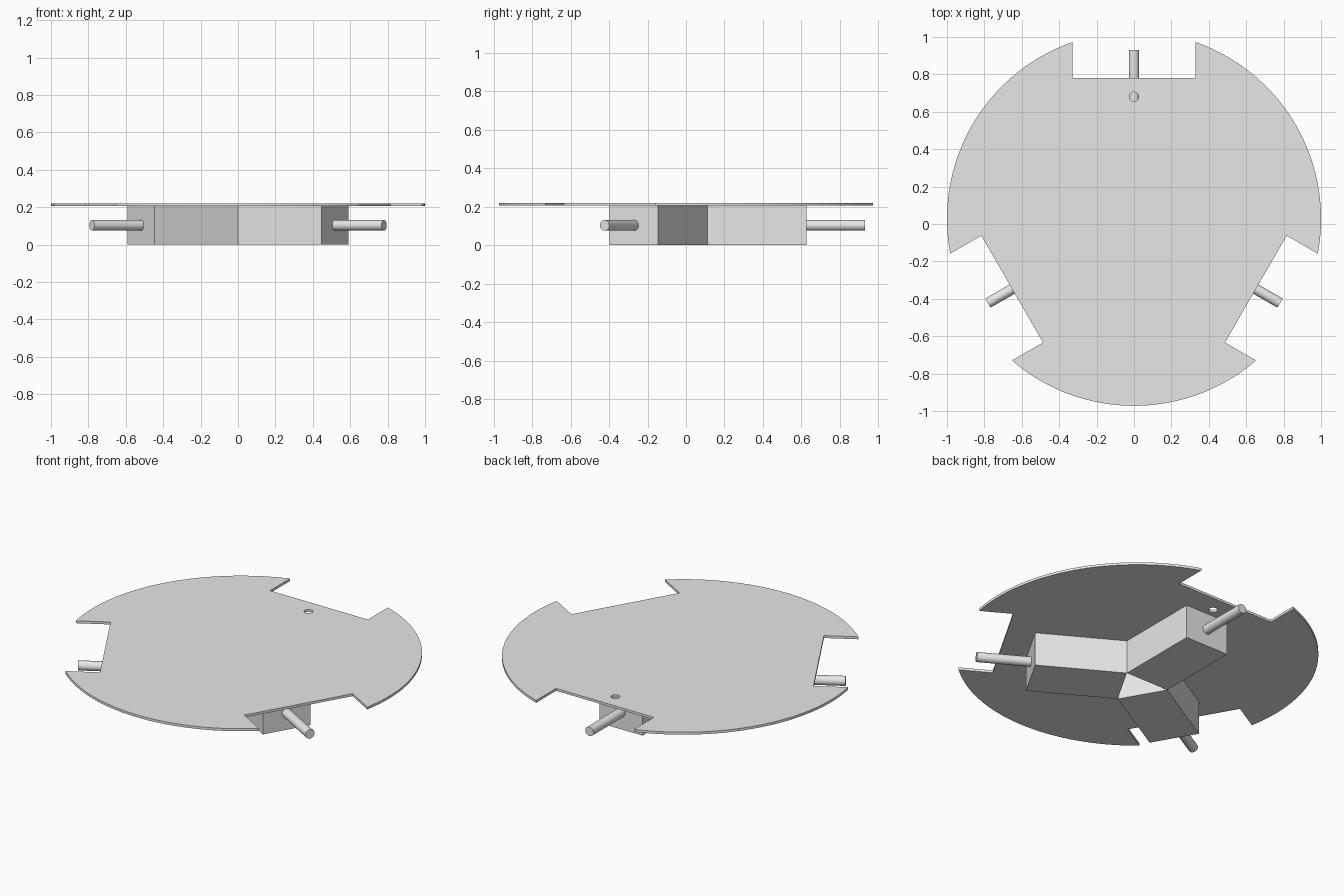
import bpy, bmesh, math
from mathutils import Matrix, Vector

cube = bpy.data.objects.get("Cube")
if cube:
    bpy.data.objects.remove(cube, do_unlink=True)

CENTRE = Vector((0, 0.028, 0))     # axis of the three-way layout
ANGLES = [math.radians(a) for a in (90, 210, 330)]
NAMES = ("back", "right", "left")
DECK_Z, DECK_T = 0.205, 0.015
NOTCH_R, NOTCH_W = 0.752, 0.33     # notch floor distance and half width
BOX_IN, BOX_OUT, BOX_W = 0.084, 0.598, 0.145
SHAFT_R, SHAFT_END, SHAFT_Z = 0.028, 0.902, 0.103

grey = bpy.data.materials.new("plain grey")
grey.use_nodes = True
grey.diffuse_color = (0.8, 0.8, 0.8, 1)
grey.node_tree.nodes["Principled BSDF"].inputs["Base Color"].default_value = (0.8, 0.8, 0.8, 1)


def make(name, bm, smooth=False):
    bmesh.ops.recalc_face_normals(bm, faces=bm.faces)
    mesh = bpy.data.meshes.new(name)
    bm.to_mesh(mesh)
    bm.free()
    mesh.materials.append(grey)
    ob = bpy.data.objects.new(name, mesh)
    bpy.context.collection.objects.link(ob)
    if smooth:
        smooth_edges(ob)
    return ob


def smooth_edges(ob):
    bpy.ops.object.select_all(action="DESELECT")
    ob.select_set(True)
    bpy.context.view_layer.objects.active = ob
    bpy.ops.object.shade_smooth_by_angle(angle=math.radians(30))


def cylinder(radius, depth, matrix):
    bm = bmesh.new()
    bmesh.ops.create_cone(bm, cap_ends=True, segments=32, radius1=radius,
                          radius2=radius, depth=depth, matrix=matrix)
    return bm


# Round deck outline with three square notches
outline = []
half = math.asin(NOTCH_W)
span = math.radians(120) - 2 * half
STEPS = 40
for a in ANGLES:
    turn = Matrix.Rotation(a, 3, "Z")
    outline += [turn @ Vector((NOTCH_R, s * NOTCH_W, 0)) for s in (-1, 1)]
    for i in range(STEPS + 1):
        t = a + half + span * i / STEPS
        outline.append(Vector((math.cos(t), math.sin(t), 0)))

bm = bmesh.new()
face = bm.faces.new([bm.verts.new(p + CENTRE + Vector((0, 0, DECK_Z))) for p in outline])
top = bmesh.ops.extrude_face_region(bm, geom=[face])["geom"]
bmesh.ops.translate(bm, vec=(0, 0, DECK_T), verts=[v for v in top if isinstance(v, bmesh.types.BMVert)])
deck = make("round_deck", bm)

# Small hole through the deck near the back notch
drill = make("hole_cutter", cylinder(0.025, 0.1, Matrix.Translation((0, 0.68, DECK_Z))))
drill.hide_render = True
cut = deck.modifiers.new("hole", "BOOLEAN")
cut.operation, cut.solver, cut.object = "DIFFERENCE", "EXACT", drill
bpy.ops.object.select_all(action="DESELECT")
deck.select_set(True)
bpy.context.view_layer.objects.active = deck
bpy.ops.object.modifier_apply(modifier=cut.name)
bpy.data.objects.remove(drill, do_unlink=True)
smooth_edges(deck)

# Three motor boxes around an open triangular centre, each with a shaft
for name, a in zip(NAMES, ANGLES):
    place = Matrix.Translation(CENTRE) @ Matrix.Rotation(a, 4, "Z")
    size = Matrix.Diagonal((BOX_OUT - BOX_IN, 2 * BOX_W, DECK_Z, 1))
    bm = bmesh.new()
    bmesh.ops.create_cube(bm, size=1, matrix=place @ Matrix.Translation(
        ((BOX_IN + BOX_OUT) / 2, 0, DECK_Z / 2)) @ size)
    make(name + "_motor_box", bm)

    length = SHAFT_END - BOX_OUT
    lay = Matrix.Translation((BOX_OUT + length / 2, 0, SHAFT_Z)) @ Matrix.Rotation(math.pi / 2, 4, "Y")
    make(name + "_shaft", cylinder(SHAFT_R, length, place @ lay), smooth=True)
